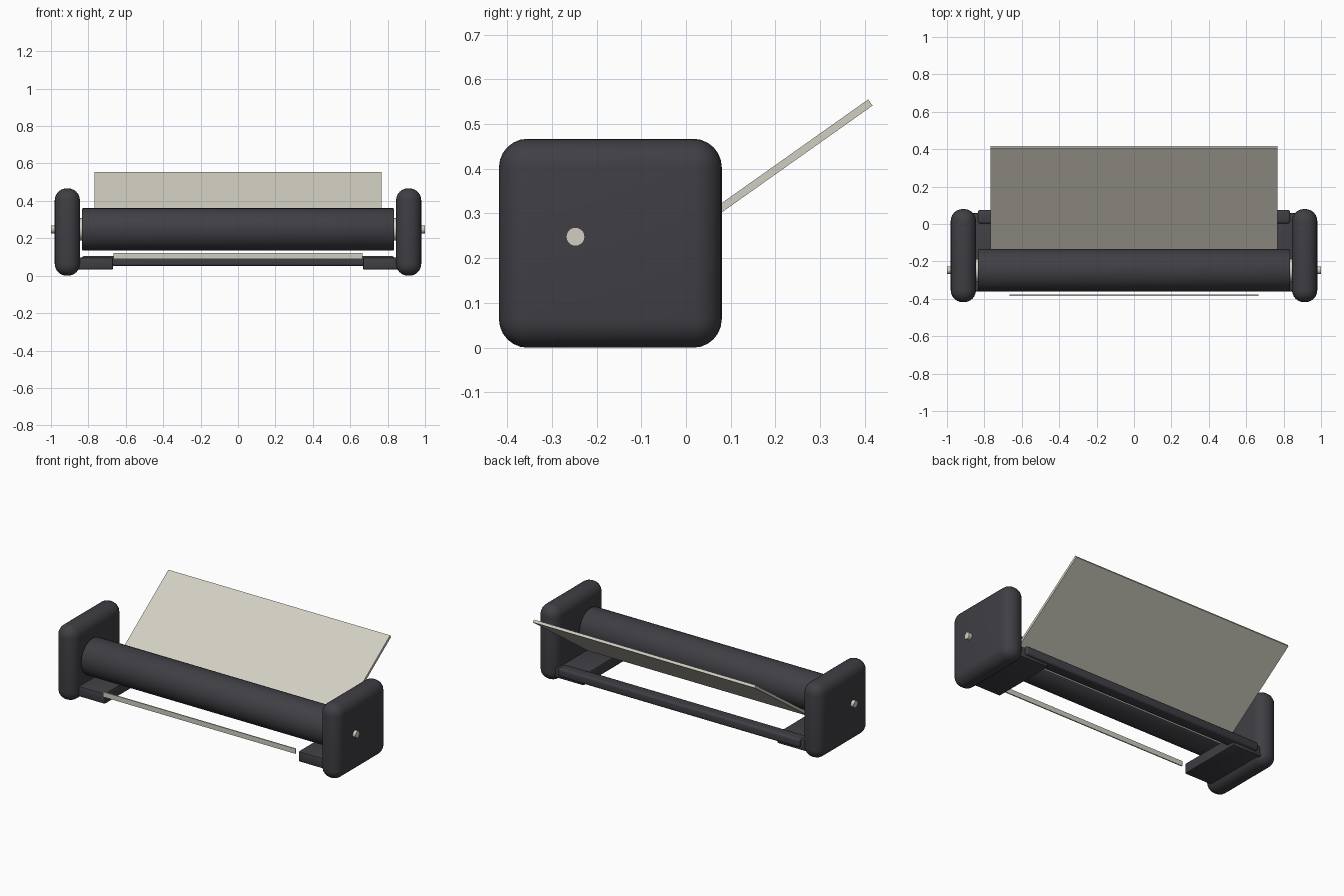
import bpy
import math

cube = bpy.data.objects.get("Cube")
if cube:
    bpy.data.objects.remove(cube, do_unlink=True)


def make_material(name, colour):
    mat = bpy.data.materials.new(name)
    mat.use_nodes = True
    mat.diffuse_color = (*colour, 1)
    bsdf = next(n for n in mat.node_tree.nodes if n.type == "BSDF_PRINCIPLED")
    bsdf.inputs["Base Color"].default_value = (*colour, 1)
    return mat


charcoal = make_material("charcoal", (0.05, 0.049, 0.058))
ivory = make_material("ivory", (0.64, 0.62, 0.54))


def finish(obj, name, mat, bevel=0, segments=3):
    obj.name = name
    obj.data.materials.append(mat)
    bpy.ops.object.transform_apply(location=False, rotation=True, scale=True)
    if bevel:
        mod = obj.modifiers.new("rounded_edges", "BEVEL")
        mod.width = bevel
        mod.segments = segments
        mod.limit_method = "ANGLE"
        bpy.ops.object.modifier_apply(modifier=mod.name)
    bpy.ops.object.shade_smooth_by_angle(angle=math.radians(35))
    return obj


def box(name, low, high, mat, bevel=0, segments=3):
    centre = [(a + b) / 2 for a, b in zip(low, high)]
    bpy.ops.mesh.primitive_cube_add(size=1, location=centre)
    obj = bpy.context.object
    obj.scale = [b - a for a, b in zip(low, high)]
    return finish(obj, name, mat, bevel, segments)


def rod(name, radius, x0, x1, mat, sides, bevel=0):
    # Cylinder along x on the roller axis
    bpy.ops.mesh.primitive_cylinder_add(
        vertices=sides, radius=radius, depth=x1 - x0,
        location=((x0 + x1) / 2, -0.247, 0.248),
        rotation=(0, math.pi / 2, 0))
    return finish(bpy.context.object, name, mat, bevel, 2)


# Roller with its axle and end collars
rod("roller", 0.113, -0.835, 0.835, charcoal, 64, 0.006)
rod("axle", 0.021, -1, 1, ivory, 20)
rod("collars", 0.06, -0.848, 0.848, ivory, 32)

# Rounded end housings and the feet joined to their inner sides
for side, s in (("right", -1), ("left", 1)):
    x0, x1 = sorted((s * 0.845, s * 0.98))
    box(side + "_housing", (x0, -0.418, 0), (x1, 0.08, 0.467), charcoal, 0.064, 6)
    x0, x1 = sorted((s * 0.668, s * 0.88))
    box(side + "_foot", (x0, -0.36, 0.033), (x1, 0.058, 0.098), charcoal, 0.008, 2)

# Rear cross bar and thin front scale strip
box("rear_bar", (-0.835, 0.002, 0.052), (0.835, 0.075, 0.105), charcoal, 0.012, 3)
box("scale_strip", (-0.665, -0.384, 0.09), (0.665, -0.377, 0.121), ivory)

# Sloping paper sheet rising behind the roller
tilt = math.radians(35.3)
length, thickness = 0.675, 0.017
bpy.ops.mesh.primitive_cube_add(
    size=1, rotation=(tilt, 0, 0),
    location=(0, 0.412 - length / 2 * math.cos(tilt), 0.548 - length / 2 * math.sin(tilt)))
sheet = bpy.context.object
sheet.scale = (1.532, length, thickness)
finish(sheet, "paper_sheet", ivory)
